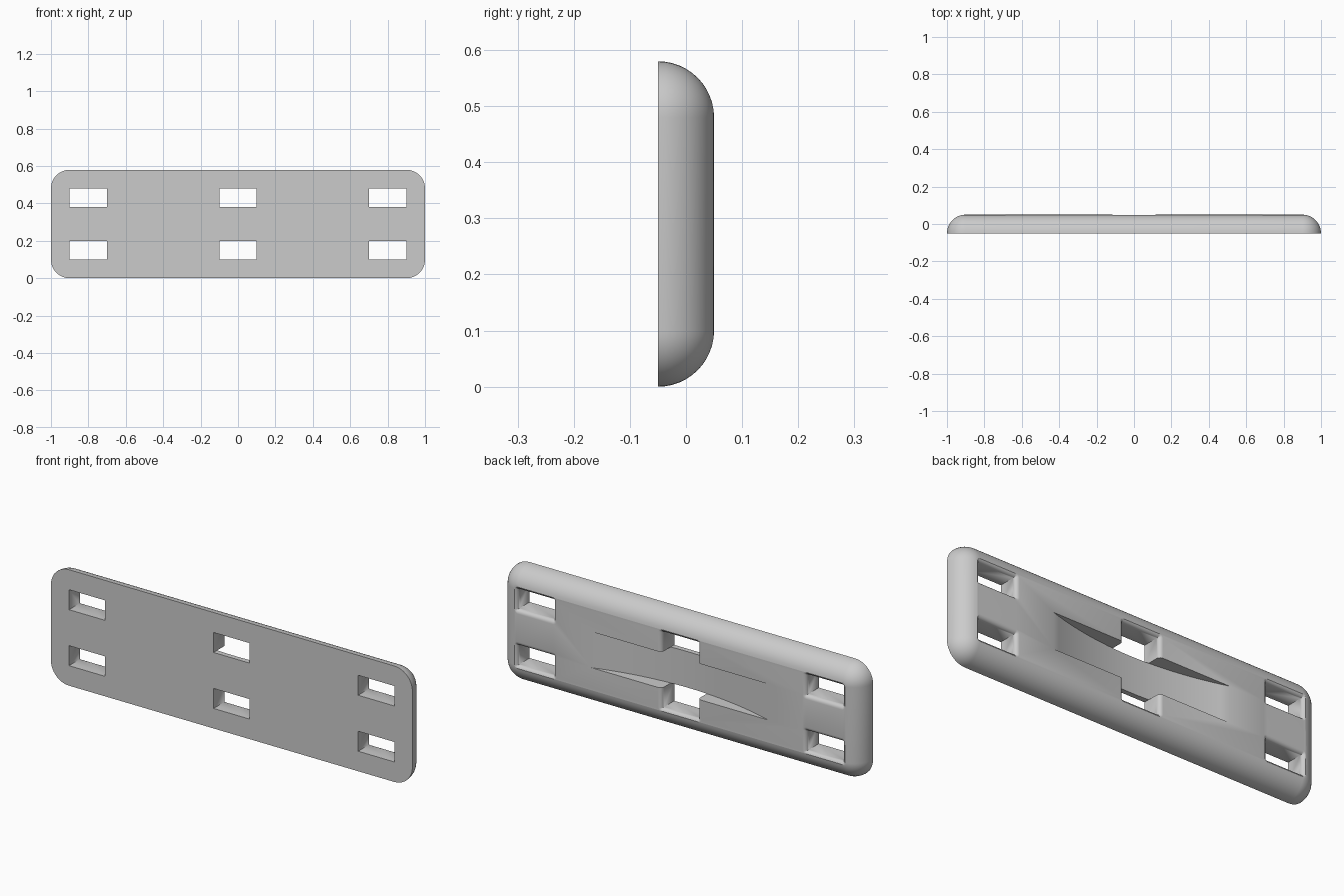
import bpy, bmesh, math
from mathutils import Vector

old = bpy.data.objects.get("Cube")
if old:
    bpy.data.objects.remove(old, do_unlink=True)

WIDTH, HEIGHT, DEPTH = 2.0, 0.58, 0.1
ROUND = 0.1          # edge and corner radius of the plate
LIP = 0.02           # fillet around the holes on the back
MID = HEIGHT / 2
BACK = DEPTH / 2
ARC = 12

grey = bpy.data.materials.new("plain grey")
grey.use_nodes = True
grey.diffuse_color = (0.6, 0.6, 0.6, 1)
grey.node_tree.nodes["Principled BSDF"].inputs["Base Color"].default_value = (0.6, 0.6, 0.6, 1)


def ring(cx, cz, half_w, half_h, radius, y, steps):
    """Rounded rectangle lying across y."""
    points = []
    for corner, (sx, sz) in enumerate([(1, 1), (-1, 1), (-1, -1), (1, -1)]):
        for i in range(steps + 1):
            a = math.pi / 2 * (corner + i / steps)
            points.append(Vector((cx + sx * (half_w - radius) + radius * math.cos(a), y,
                                  cz + sz * (half_h - radius) + radius * math.sin(a))))
    return points


def loft(name, rings):
    """Closed skin through rings of equal length."""
    bm = bmesh.new()
    rows = [[bm.verts.new(p) for p in r] for r in rings]
    count = len(rows[0])
    for low, high in zip(rows, rows[1:]):
        for i in range(count):
            j = (i + 1) % count
            bm.faces.new((low[i], low[j], high[j], high[i]))
    bm.faces.new(rows[0])
    bm.faces.new(rows[-1])
    bmesh.ops.remove_doubles(bm, verts=bm.verts, dist=1e-5)
    bmesh.ops.recalc_face_normals(bm, faces=bm.faces)
    mesh = bpy.data.meshes.new(name)
    bm.to_mesh(mesh)
    bm.free()
    mesh.materials.append(grey)
    obj = bpy.data.objects.new(name, mesh)
    bpy.context.collection.objects.link(obj)
    return obj


# Plate: flat front, quarter-round edges towards the back
layers = []
for k in range(ARC + 1):
    t = math.pi / 2 * k / ARC
    inset = ROUND * (1 - math.cos(t))
    layers.append(ring(0, MID, WIDTH / 2 - inset, MID - inset, ROUND - inset,
                       -BACK + ROUND * math.sin(t), ARC))
plate = loft("slotted_plate", layers)

cutters = []

# Six strap holes with a rounded lip at the back
for cx in (-0.8, 0, 0.8):
    for cz in (0.15, 0.43):
        flare = [(0, -DEPTH)]
        for k in range(6):
            t = math.pi / 2 * k / 5
            flare.append((LIP * (1 - math.cos(t)), BACK - LIP + LIP * math.sin(t)))
        flare.append((LIP, DEPTH))
        cutters.append(loft("hole_cutter", [ring(cx, cz, 0.1 + f, 0.05 + f, f, y, 4)
                                            for f, y in flare]))

# Curved saddle across the back between the middle holes
chord, sag = 0.49, 0.075
radius = (chord ** 2 + sag ** 2) / (2 * sag)
spread = math.asin(chord / radius)
outline = [(-chord, DEPTH)]
for i in range(25):
    a = spread * (i / 12 - 1)
    outline.append((radius * math.sin(a), BACK - sag + radius * (1 - math.cos(a))))
outline.append((chord, DEPTH))
cutters.append(loft("saddle_cutter", [[Vector((x, y, z)) for x, y in outline]
                                      for z in (0.2, 0.38)]))

# Cut the plate
for cutter in cutters:
    cutter.hide_render = True
    mod = plate.modifiers.new("cut", 'BOOLEAN')
    mod.operation = 'DIFFERENCE'
    mod.solver = 'EXACT'
    mod.object = cutter
bpy.context.view_layer.update()
graph = bpy.context.evaluated_depsgraph_get()
result = bpy.data.meshes.new_from_object(plate.evaluated_get(graph))
plate.modifiers.clear()
plate.data = result
for cutter in cutters:
    bpy.data.objects.remove(cutter, do_unlink=True)

# Smooth curves, sharp rims
bpy.ops.object.select_all(action='DESELECT')
plate.select_set(True)
bpy.context.view_layer.objects.active = plate
bpy.ops.object.shade_smooth_by_angle(angle=math.radians(30))
